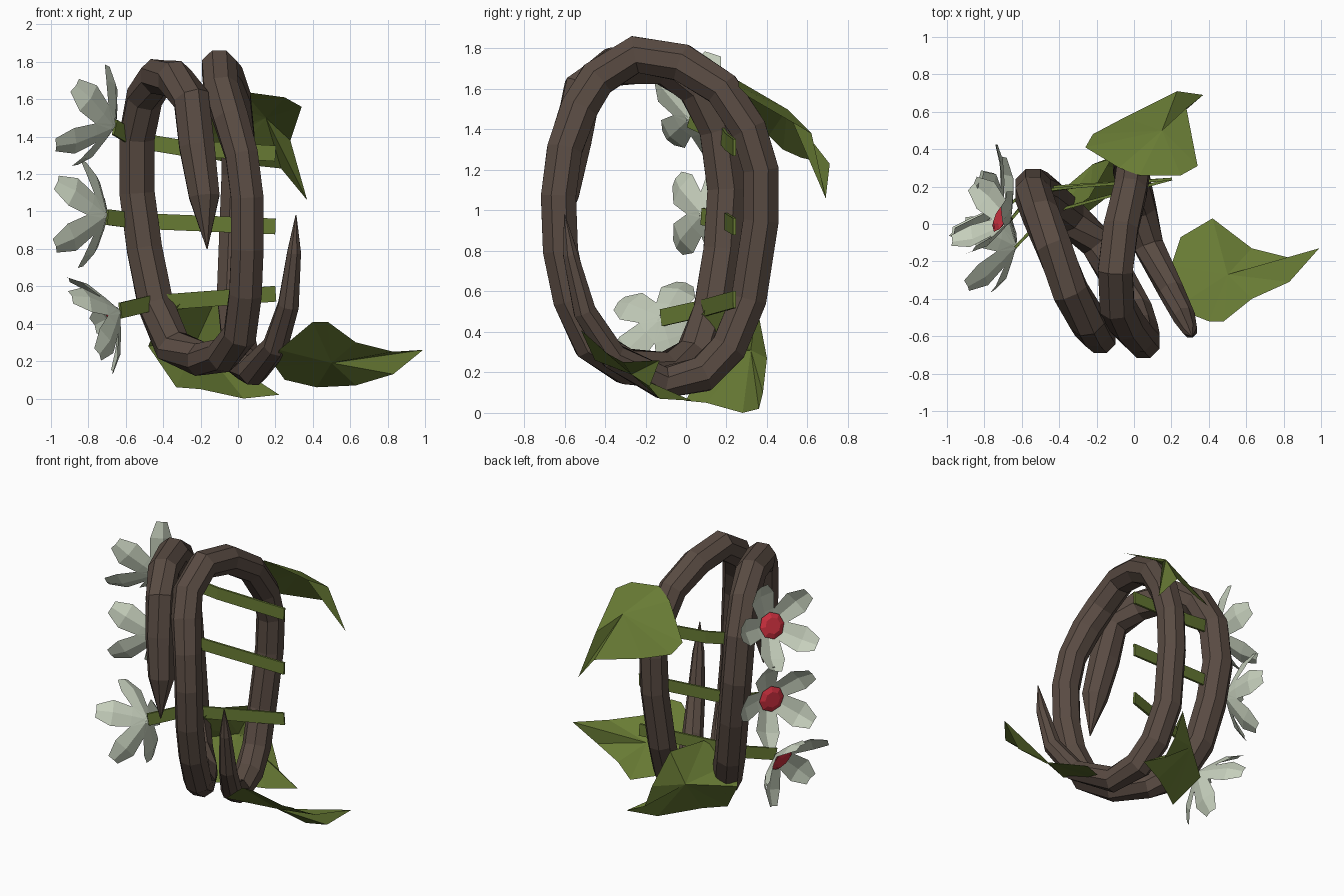
import bpy, bmesh, math
from mathutils import Vector

cube = bpy.data.objects.get("Cube")
if cube:
    bpy.data.objects.remove(cube, do_unlink=True)


def material(name, rgb):
    m = bpy.data.materials.new(name)
    m.use_nodes = True
    m.diffuse_color = (*rgb, 1)
    bsdf = m.node_tree.nodes["Principled BSDF"]
    bsdf.inputs["Base Color"].default_value = (*rgb, 1)
    bsdf.inputs["Roughness"].default_value = 0.9
    return m


BARK = material("brown bark", (0.10, 0.07, 0.055))
GREEN = material("leaf green", (0.14, 0.20, 0.035))
PETAL = material("pale petal", (0.56, 0.62, 0.50))
RED = material("red centre", (0.62, 0.03, 0.05))


def finish(name, bm, mat, fix_normals=True):
    if fix_normals:
        bmesh.ops.recalc_face_normals(bm, faces=bm.faces)
    mesh = bpy.data.meshes.new(name)
    bm.to_mesh(mesh)
    bm.free()
    mesh.materials.append(mat)
    ob = bpy.data.objects.new(name, mesh)
    bpy.context.collection.objects.link(ob)
    return ob


def sweep(name, path, section, radii, ref, mat):
    """Sweep a cross-section along a path, its first axis kept near ref."""
    bm = bmesh.new()
    pts = [Vector(p) for p in path]
    rings = []
    for i, p in enumerate(pts):
        t = (pts[min(i + 1, len(pts) - 1)] - pts[max(i - 1, 0)]).normalized()
        u = (Vector(ref) - t * t.dot(Vector(ref))).normalized()
        v = t.cross(u)
        rings.append([bm.verts.new(p + (u * a + v * b) * radii[i]) for a, b in section])
    n = len(section)
    for r, s in zip(rings, rings[1:]):
        for k in range(n):
            bm.faces.new((r[k], r[(k + 1) % n], s[(k + 1) % n], s[k]))
    bm.faces.new(rings[0])
    bm.faces.new(rings[-1])
    return finish(name, bm, mat)


# Coiled vine, from the outer tip round two turns to the inner tip
vine = [(.31, -.60, .98), (.30, -.57, .78), (.27, -.50, .50), (.20, -.36, .28),
        (.08, -.12, .15), (.03, .08, .19), (0, .21, .32), (-.025, .31, .56),
        (-.01, .37, .95), (0, .37, 1.2), (0, .31, 1.4), (-.02, .18, 1.6),
        (-.07, -.02, 1.73), (-.10, -.25, 1.77), (-.09, -.44, 1.65), (-.04, -.53, 1.5),
        (.02, -.60, 1.3), (.05, -.63, 1.07), (.05, -.62, .8), (.04, -.57, .56),
        (.01, -.47, .34), (-.08, -.30, .23), (-.20, -.10, .21), (-.35, .04, .28),
        (-.44, .13, .5), (-.50, .18, .8), (-.54, .20, 1.1), (-.54, .16, 1.4),
        (-.50, .05, 1.61), (-.43, -.12, 1.72), (-.34, -.36, 1.71), (-.25, -.51, 1.6),
        (-.22, -.56, 1.35), (-.18, -.61, 1.08), (-.165, -.64, .8)]
octagon = [(math.cos((k + .5) * math.pi / 4), math.sin((k + .5) * math.pi / 4)) for k in range(8)]
radii = [.003, .04, .06, .07, .085] + [.095] * 7 + [.1] * 4 + [.094] * 7 + [.102] * 10 + [.088, .003]
sweep("coiled_vine", vine, octagon, radii, (1, 0, 0), BARK)


# Leaves: folded fans around a raised or sunken middle point
def leaf(name, middle, rim):
    bm = bmesh.new()
    c = bm.verts.new(middle)
    vs = [bm.verts.new(p) for p in rim]
    for a, b in zip(vs, vs[1:] + vs[:1]):
        bm.faces.new((c, a, b))
    return finish(name, bm, GREEN)


leaf("upper_leaf", (.15, .5, 1.5),
     [(-.08, .3, 1.58), (.03, .26, 1.64), (.25, .26, 1.61), (.34, .31, 1.56), (.28, .62, 1.38),
      (.37, .69, 1.06), (.23, .71, 1.23), (-.05, .57, 1.26), (-.22, .48, 1.3), (-.26, .41, 1.37)])
leaf("side_leaf", (.5, -.27, .19),
     [(.2, -.22, .17), (.25, -.07, .1), (.42, .03, .06), (.63, -.13, .07), (.83, -.18, .13),
      (.99, -.13, .26), (.83, -.31, .25), (.63, -.4, .3), (.48, -.52, .41), (.4, -.52, .41),
      (.22, -.45, .26)])
leaf("lower_leaf", (-.22, .32, .31),
     [(-.24, .14, .56), (-.12, .35, .53), (-.01, .4, .27), (.06, .38, .1), (.22, .36, .02),
      (.03, .28, 0), (-.2, .1, .05), (-.33, 0, .06), (-.48, .1, .28), (-.42, .02, .42)])


# Flowers: five creased petals cupped around a shallow faceted red dome
def flower(name, centre, normal):
    n = Vector(normal).normalized()
    u = Vector((0, 0, 1)).cross(n).normalized()
    v = n.cross(u)
    centre = Vector(centre)
    bm = bmesh.new()
    tilt = math.radians(30)
    for k in range(5):
        a = math.pi + k * math.tau / 5
        out = u * math.cos(a) + v * math.sin(a)
        side = n.cross(out)
        along = out * math.cos(tilt) + n * math.sin(tilt)
        lift = n * math.cos(tilt) - out * math.sin(tilt)
        rows = []
        for d, w, h in [(0, .02, 0), (.11, .068, -.012), (.24, .09, -.02), (.345, .045, .01)]:
            p = centre + along * d
            rows.append([bm.verts.new(p + side * w * s + lift * (h if s == 0 else h + w * .25))
                         for s in (-1, 0, 1)])
        for r, q in zip(rows, rows[1:]):
            for j in (0, 1):
                bm.faces.new((r[j], r[j + 1], q[j + 1], q[j]))
    finish(name + "_petals", bm, PETAL, False)

    bm = bmesh.new()
    layers = []
    for r, h in [(.03, .03), (.09, .058), (.055, .074)]:
        layers.append([bm.verts.new(centre + n * h + (u * math.cos(k * math.pi / 4)
                       + v * math.sin(k * math.pi / 4)) * r) for k in range(8)])
    for lo, hi in zip(layers, layers[1:]):
        for k in range(8):
            j = (k + 1) % 8
            bm.faces.new((lo[k], lo[j], hi[j], hi[k]))
    bm.faces.new(layers[0])
    bm.faces.new(layers[2])
    finish(name + "_centre", bm, RED)


flower("upper_flower", (-.66, .015, 1.45), (-.84, .42, .34))
flower("middle_flower", (-.70, .08, .98), (-.89, .45, .03))
flower("lower_flower", (-.63, -.12, .47), (-.88, .08, -.42))

# Flat stems running from each flower through the coil and along its back
strip = [(-1, -.18), (1, -.18), (1, .18), (-1, .18)]
for name, path in {
        "upper_stem": [(-.66, .02, 1.45), (-.54, .17, 1.38), (-.3, .2, 1.34), (.2, .24, 1.31)],
        "middle_stem": [(-.70, .08, .97), (-.55, .19, .95), (.2, .24, .92)],
        "lower_stem": [(-.63, -.12, .47), (-.46, .06, .51), (.2, .24, .56)]}.items():
    sweep(name, path, strip, [.042] * len(path), (0, 0, 1), GREEN)
